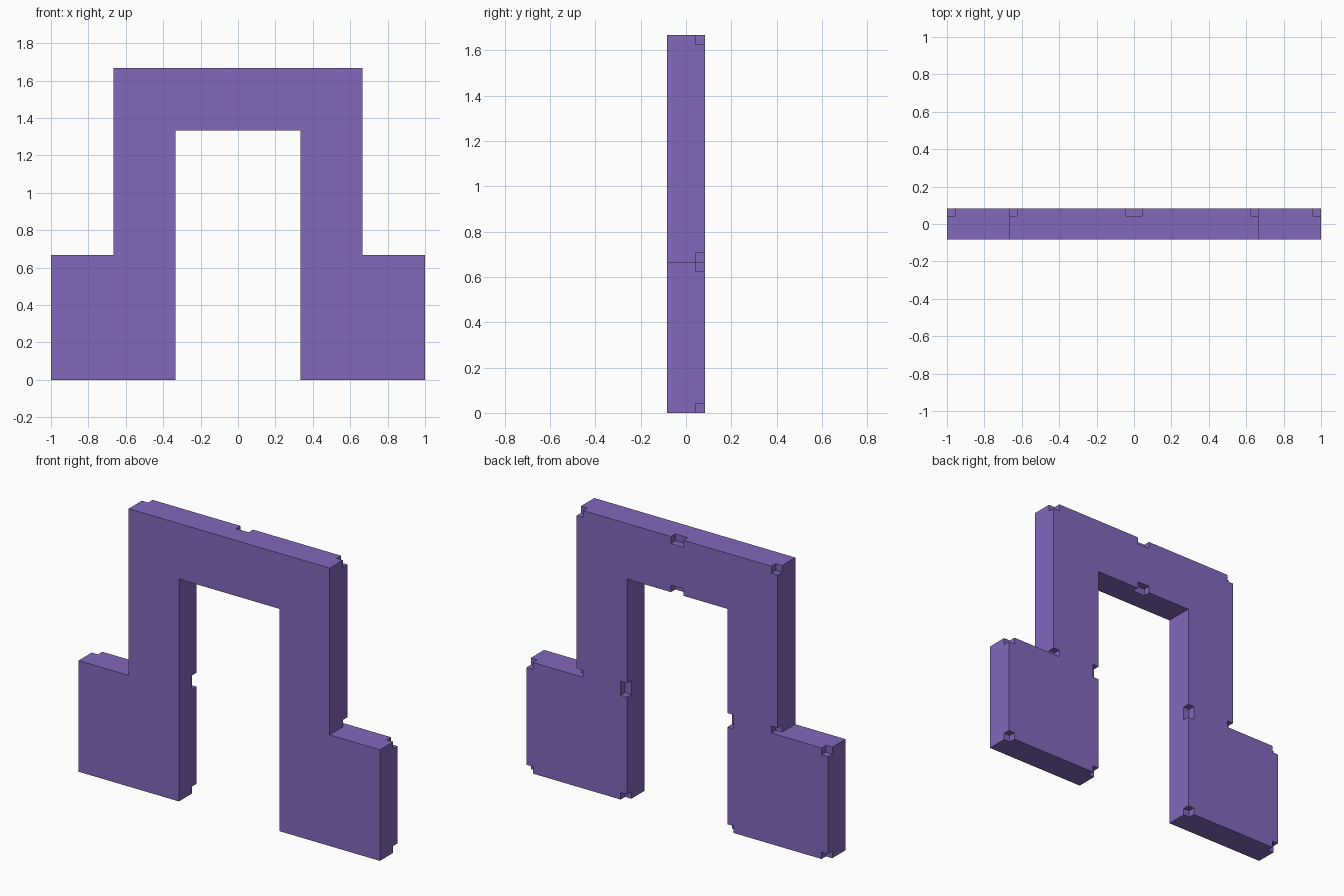
import bpy, bmesh

if "Cube" in bpy.data.objects:
    bpy.data.objects.remove(bpy.data.objects["Cube"])

U = 1 / 3        # layout module
H = 1 / 12       # half thickness of the plate
N = 1 / 24       # notch size

purple = bpy.data.materials.new("soft purple")
purple.diffuse_color = (0.223, 0.138, 0.503, 1)
purple.use_nodes = True
purple.node_tree.nodes["Principled BSDF"].inputs["Base Color"].default_value = purple.diffuse_color


def make_object(name, bm):
    bmesh.ops.recalc_face_normals(bm, faces=bm.faces)
    mesh = bpy.data.meshes.new(name)
    bm.to_mesh(mesh)
    bm.free()
    mesh.materials.append(purple)
    ob = bpy.data.objects.new(name, mesh)
    bpy.context.collection.objects.link(ob)
    return ob


def box(name, x0, x1, y0, y1, z0, z1):
    bm = bmesh.new()
    face = bm.faces.new([bm.verts.new((x, y0, z)) for x, z in
                         ((x0, z0), (x1, z0), (x1, z1), (x0, z1))])
    ext = bmesh.ops.extrude_face_region(bm, geom=[face])
    for v in ext["geom"]:
        if isinstance(v, bmesh.types.BMVert):
            v.co.y = y1
    return make_object(name, bm)


# Stepped arch plate: right half profile, mirrored, then extruded
half = [(U, 4 * U), (U, 0), (3 * U, 0), (3 * U, 2 * U), (2 * U, 2 * U), (2 * U, 5 * U)]
outline = half + [(-x, z) for x, z in reversed(half)]
bm = bmesh.new()
front = bm.faces.new([bm.verts.new((x, -H, z)) for x, z in outline])
ext = bmesh.ops.extrude_face_region(bm, geom=[front], use_keep_orig=True)
for v in ext["geom"]:
    if isinstance(v, bmesh.types.BMVert):
        v.co.y = H
arch = make_object("arch_panel", bm)

# Square notches along the back edges, centred on profile corners and mid edges
cutters = []
spots = [(0, 5 * U), (0, 4 * U)]
for s in (1, -1):
    spots += [(s * U, 0), (s * 3 * U, 0), (s * 3 * U, 2 * U),
              (s * 2 * U, 5 * U), (s * U, 2 * U)]
for x, z in spots:
    cutters.append(box("notch_cutter", x - N, x + N, N, H + N, z - N, z + N))
# Notches at the foot of the upper columns, just above the shoulders
for s in (1, -1):
    xs = sorted((s * (2 * U - N), s * (2 * U + N)))
    cutters.append(box("notch_cutter", xs[0], xs[1], N, H + N, 2 * U, 2 * U + N))

bpy.context.view_layer.objects.active = arch
for c in cutters:
    c.hide_render = True
    mod = arch.modifiers.new("notch", 'BOOLEAN')
    mod.operation = 'DIFFERENCE'
    mod.solver = 'EXACT'
    mod.object = c
    bpy.ops.object.modifier_apply(modifier=mod.name)
for c in cutters:
    bpy.data.objects.remove(c, do_unlink=True)
